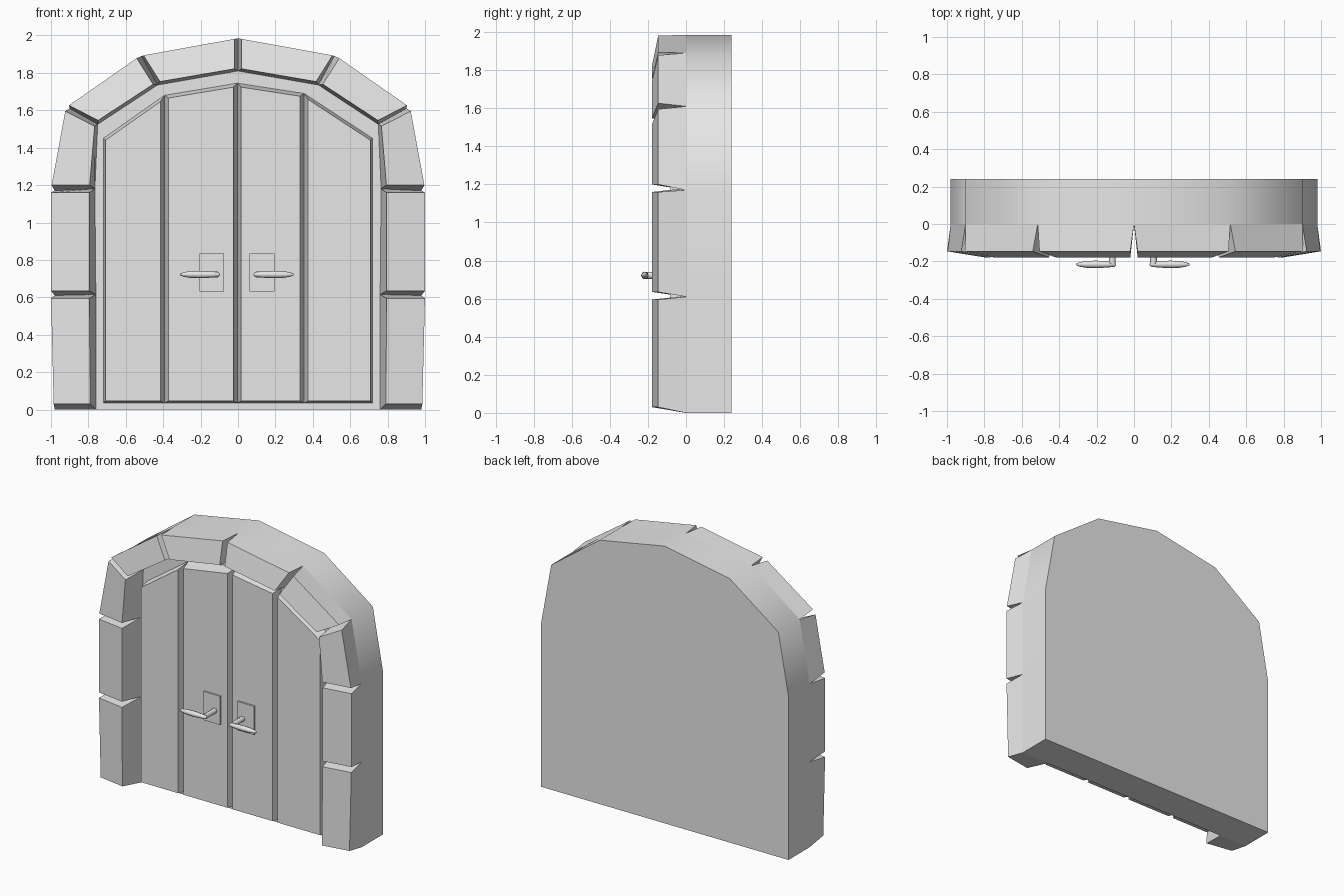
import bpy
import math
from mathutils import Vector

cube = bpy.data.objects.get("Cube")
if cube:
    bpy.data.objects.remove(cube, do_unlink=True)

GREY = 0.8
stone_grey = bpy.data.materials.new("stone grey")
stone_grey.use_nodes = True
stone_grey.diffuse_color = (GREY, GREY, GREY, 1)
for node in stone_grey.node_tree.nodes:
    if node.type == 'BSDF_PRINCIPLED':
        node.inputs["Base Color"].default_value = (GREY, GREY, GREY, 1)


def loft(name, back, front):
    """Solid between two matching outlines, anticlockwise as seen from the front."""
    n = len(back)
    faces = [tuple(reversed(range(n))), tuple(range(n, 2 * n))]
    faces += [(i, (i + 1) % n, n + (i + 1) % n, n + i) for i in range(n)]
    mesh = bpy.data.meshes.new(name)
    mesh.from_pydata([tuple(p) for p in back + front], [], faces)
    mesh.materials.append(stone_grey)
    obj = bpy.data.objects.new(name, mesh)
    bpy.context.collection.objects.link(obj)
    return obj


def smooth(obj, degrees):
    bpy.ops.object.select_all(action='DESELECT')
    obj.select_set(True)
    bpy.context.view_layer.objects.active = obj
    bpy.ops.object.shade_smooth_by_angle(angle=math.radians(degrees))


def at(points, y):
    return [Vector((x, y, z)) for x, z in points]


# Half outlines of the arch, from the ground up to the crown
outer = [(0.98, 0), (0.98, 0.61), (0.98, 1.17), (0.9, 1.61), (0.515, 1.89), (0, 1.985)]
outer_front = [(0.985, 0.01), (1, 0.615), (1, 1.18), (0.92, 1.615), (0.525, 1.89), (0, 1.985)]
inner = [(0.76, 0), (0.76, 0.615), (0.765, 1.18), (0.75, 1.525), (0.43, 1.735), (0, 1.81)]
inner_front = [(0.79, 0.01), (0.795, 0.615), (0.795, 1.18), (0.765, 1.535), (0.437, 1.75), (0, 1.825)]

# Backing wall
full = outer + [(-x, z) for x, z in reversed(outer[:-1])]
wall = loft("backing_wall", at(full, 0.24), at(full, 0))
smooth(wall, 50)

# Arch stones, wedge gaps between them
GAP = 0.02
for side, label in ((1, "left"), (-1, "right")):
    for i in range(len(outer) - 1):
        ob, ib = at(outer[i:i + 2], 0), at(inner[i:i + 2], 0)
        of, nf = at(outer_front[i:i + 2], -0.146), at(inner_front[i:i + 2], -0.179)
        for pair in (of, nf):
            step = (pair[1] - pair[0]).normalized() * GAP
            pair[0] += step
            pair[1] -= step
        back = [ob[0], ob[1], ib[1], ib[0]]
        front = [of[0], of[1], nf[1], nf[0]]
        if side < 0:
            for p in back + front:
                p.x = -p.x
            back.reverse()
            front.reverse()
        loft(f"arch_stone_{label}_{i + 1}", back, front)

# Door planks with sloping edges
FACE = -0.085
edges = [(-0.72, 1.45), (-0.393, 1.68), (-0.004, 1.745), (0.353, 1.69), (0.72, 1.45)]
for i in range(4):
    (x0, z0), (x1, z1) = edges[i], edges[i + 1]
    inset0 = 0.012 if i == 0 else 0.021
    inset1 = 0.012 if i == 3 else 0.021
    slope = (z1 - z0) / (x1 - x0)
    back = [(x0, 0.035), (x1, 0.035), (x1, z1), (x0, z0)]
    front = [(x0 + inset0, 0.046), (x1 - inset1, 0.046),
             (x1 - inset1, z1 - slope * inset1 - 0.018),
             (x0 + inset0, z0 + slope * inset0 - 0.018)]
    loft(f"door_plank_{i + 1}", at(back, 0), at(front, FACE))

# Handle plates and levers
MIDDLE = -0.006
lever = [(0.09, 0.005), (0.1, 0.013), (0.14, 0.017), (0.2, 0.02),
         (0.25, 0.018), (0.285, 0.012), (0.304, 0.004)]
for side, label in ((1, "left"), (-1, "right")):
    x0, x1 = sorted((MIDDLE + side * 0.068, MIDDLE + side * 0.2))
    plate = [(x0, 0.63), (x1, 0.63), (x1, 0.835), (x0, 0.835)]
    loft(f"handle_plate_{label}", at(plate, FACE), at(plate, FACE - 0.012))

    curve = bpy.data.curves.new(f"handle_{label}", 'CURVE')
    curve.dimensions = '3D'
    curve.bevel_depth = 1
    curve.bevel_resolution = 2
    curve.use_fill_caps = True
    stem = [(0.11, FACE, 0.018), (0.11, -0.212, 0.018)]
    grip = [(x, -0.216, r) for x, r in lever]
    for path in (stem, grip):
        spline = curve.splines.new('POLY')
        spline.points.add(len(path) - 1)
        for point, (x, y, r) in zip(spline.points, path):
            point.co = (MIDDLE + side * x, y, 0.722, 1)
            point.radius = r
    curve.materials.append(stone_grey)
    handle = bpy.data.objects.new(f"handle_{label}", curve)
    bpy.context.collection.objects.link(handle)
    bpy.ops.object.select_all(action='DESELECT')
    handle.select_set(True)
    bpy.context.view_layer.objects.active = handle
    bpy.ops.object.convert(target='MESH')
    smooth(bpy.context.view_layer.objects.active, 50)
